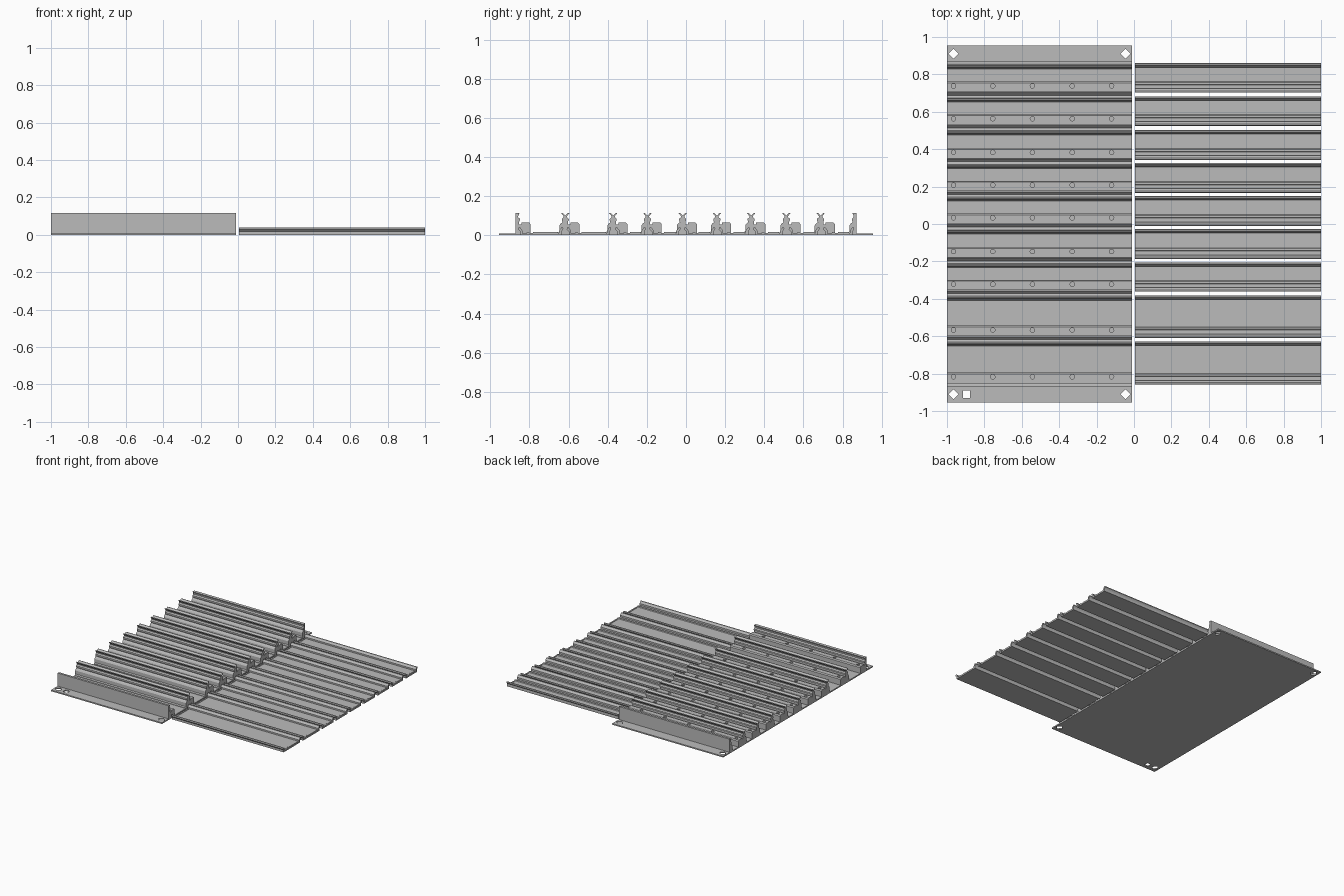
import bpy, bmesh, math
from mathutils import Matrix, Vector

if "Cube" in bpy.data.objects:
    bpy.data.objects.remove(bpy.data.objects["Cube"], do_unlink=True)

grey = bpy.data.materials.new("plain grey")
grey.use_nodes = True
COLOUR = (0.5, 0.5, 0.5, 1)
grey.diffuse_color = COLOUR
grey.node_tree.nodes["Principled BSDF"].inputs["Base Color"].default_value = COLOUR


def finish(name, bm):
    bmesh.ops.recalc_face_normals(bm, faces=bm.faces)
    mesh = bpy.data.meshes.new(name)
    bm.to_mesh(mesh)
    bm.free()
    mesh.materials.append(grey)
    obj = bpy.data.objects.new(name, mesh)
    bpy.context.collection.objects.link(obj)
    return obj


def prism(name, profile, x0, x1):
    """Extrude a (y, z) profile along x."""
    bm = bmesh.new()
    face = bm.faces.new([bm.verts.new((x0, y, z)) for y, z in profile])
    out = bmesh.ops.extrude_face_region(bm, geom=[face])
    moved = [v for v in out["geom"] if isinstance(v, bmesh.types.BMVert)]
    bmesh.ops.translate(bm, verts=moved, vec=(x1 - x0, 0, 0))
    return finish(name, bm)


def box(name, x0, x1, y0, y1, z0, z1):
    return prism(name, [(y0, z0), (y1, z0), (y1, z1), (y0, z1)], x0, x1)


def bore(obj, holes, z0, z1):
    """Cut holes given as (x, y, radius, sides, turn in degrees)."""
    bm = bmesh.new()
    for x, y, r, sides, turn in holes:
        place = Matrix.Translation((x, y, (z0 + z1) / 2)) @ Matrix.Rotation(math.radians(turn), 4, "Z")
        bmesh.ops.create_cone(bm, cap_ends=True, segments=sides, radius1=r, radius2=r,
                              depth=z1 - z0, matrix=place)
    cutter = finish("hole_cutter", bm)
    cutter.hide_render = True
    cutter.hide_viewport = True
    cutter.display_type = "WIRE"
    mod = obj.modifiers.new("holes", "BOOLEAN")
    mod.object = cutter
    mod.operation = "DIFFERENCE"
    mod.solver = "EXACT"


LEFT, RIGHT = -1.0, -0.01
HOLE_X = [-0.965, -0.755, -0.543, -0.33, -0.12]
FULL = [-0.617, -0.372, -0.197, -0.017, 0.158, 0.333, 0.513, 0.688]

# Base plate with corner holes
plate = box("base_plate", LEFT, RIGHT, -0.955, 0.955, 0, 0.01)
corners = [(x, y) for x in (-0.965, -0.045) for y in (-0.91, 0.91)]
# Primitive corners lie on the axes, so an unturned square reads as a diamond
holes = [(x, y, 0.027, 4, 0) for x, y in corners] + [(-0.895, -0.91, 0.027, 4, 45)]
bore(plate, holes, -0.05, 0.05)

# Half of a rail seen from its end: lip, neck, shoulder
LIP = [(0, 0.1), (0.014, 0.115), (0.021, 0.113), (0.009, 0.098), (0.009, 0.092),
       (0.018, 0.084), (0.018, 0.076)]
# Low ledge that carries the screw holes
LEDGE = [(0.014, 0.07), (0.014, 0.056), (0.026, 0.056), (0.026, 0.064), (0.066, 0.064),
         (0.073, 0.056), (0.073, 0.005)]
BACK = [(-0.014, 0.066), (-0.024, 0.06), (-0.03, 0.05), (-0.03, 0.022), (-0.036, 0.014),
        (-0.036, 0.005)]

# Double lipped rails
mirrored = [(-y, z) for y, z in LIP[1:]]
for i, c in enumerate(FULL):
    loop = LIP + LEDGE + BACK[::-1] + mirrored[::-1]
    rail = prism(f"rail_{i + 1}", [(c + y, z) for y, z in loop], LEFT, RIGHT)
    bore(rail, [(x, c + 0.05, 0.012, 16, 0) for x in HOLE_X], 0.03, 0.1)

# Front end rail, flat on the outside
c = -0.867
loop = [(-0.005, 0.005), (-0.005, 0.115), (0.004, 0.115)] + [(0.016, 0.113)] + LIP[3:] + LEDGE
front = prism("front_rail", [(c + y, z) for y, z in loop], LEFT, RIGHT)
bore(front, [(x, c + 0.05, 0.012, 16, 0) for x in HOLE_X], 0.03, 0.1)

# Back end rail, flat on the outside
c = 0.866
loop = [(0.005, 0.005), (0.005, 0.115), (-0.004, 0.115), (-0.016, 0.113)] + mirrored[2:] + BACK
prism("back_rail", [(c + y, z) for y, z in loop], LEFT, RIGHT)

# Snap-in cover strips lying beside the plate
STRIPS = [(-0.858, -0.627), (-0.61, -0.382), (-0.362, -0.205), (-0.187, -0.027),
          (-0.01, 0.15), (0.167, 0.327), (0.343, 0.503), (0.525, 0.683), (0.702, 0.86)]
for i, (a, b) in enumerate(STRIPS):
    loop = [(a + 0.012, 0), (b - 0.008, 0), (b - 0.008, 0.02), (b, 0.032), (b - 0.002, 0.04),
            (b - 0.01, 0.04), (b - 0.022, 0.024), (b - 0.022, 0.012),
            (a + 0.06, 0.012), (a + 0.055, 0.016), (a + 0.045, 0.016), (a + 0.042, 0.01),
            (a + 0.022, 0.01), (a + 0.022, 0.024), (a + 0.01, 0.04), (a + 0.002, 0.04),
            (a, 0.03), (a + 0.012, 0.018)]
    prism(f"cover_strip_{i + 1}", loop, 0.005, 1.0)
    # Small stops at both ends of each strip
    for side, x in (("right", 0.008), ("left", 0.986)):
        box(f"strip_stop_{side}_{i + 1}", x, x + 0.011, a + 0.075, b - 0.027, 0.01, 0.016)
